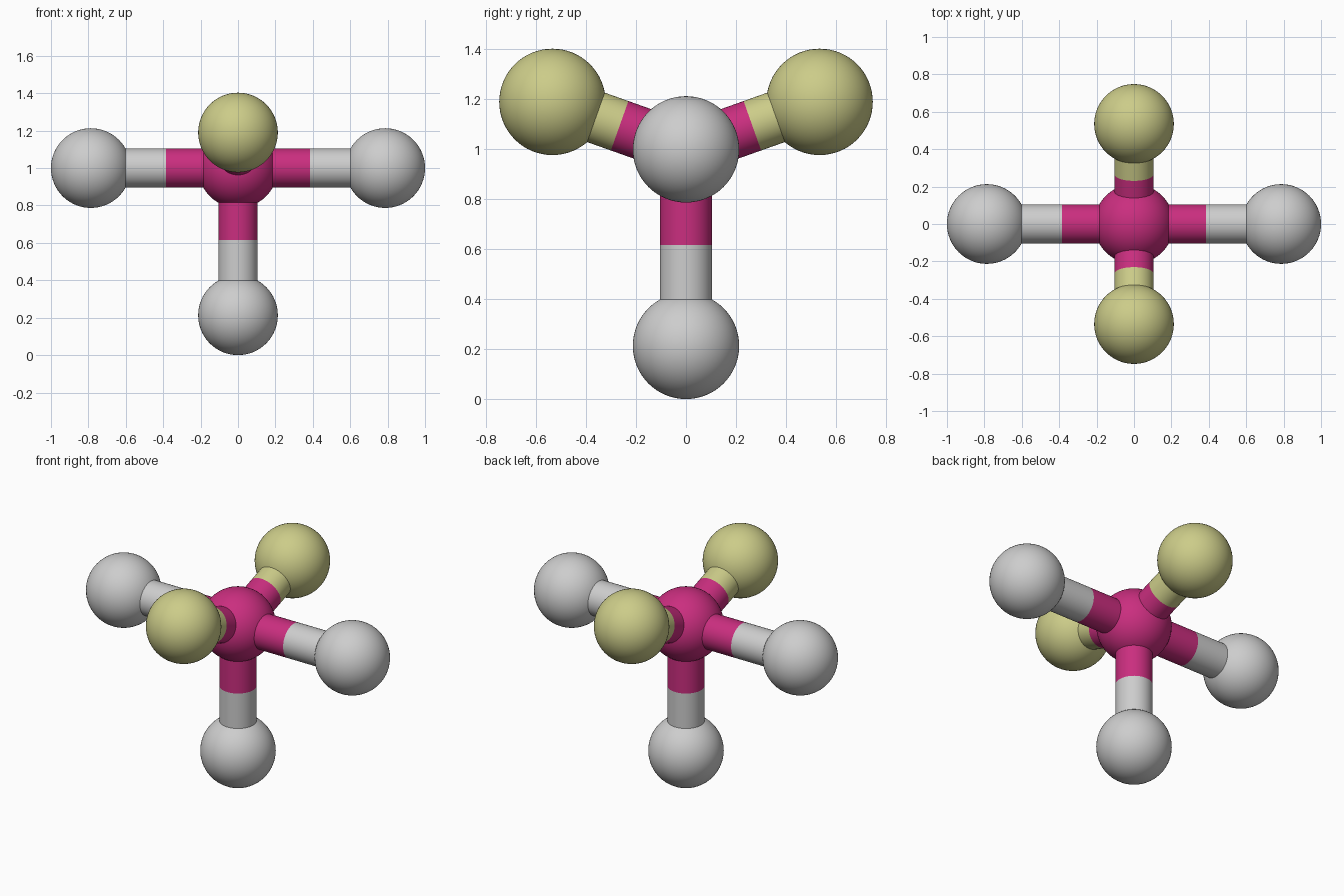
import bpy
from mathutils import Vector

if "Cube" in bpy.data.objects:
    bpy.data.objects.remove(bpy.data.objects["Cube"])

ATOM_R = 0.213
BOND_R = 0.105
CENTRE = Vector((0, 0, 1.0))


def material(name, rgb):
    lin = [((c / 255 + 0.055) / 1.055) ** 2.4 for c in rgb]
    m = bpy.data.materials.new(name)
    m.diffuse_color = (*lin, 1)
    m.use_nodes = True
    m.node_tree.nodes["Principled BSDF"].inputs["Base Color"].default_value = m.diffuse_color
    return m


magenta = material("magenta", (202, 46, 127))
grey = material("light grey", (205, 205, 205))
yellow = material("pale yellow", (204, 204, 137))


def finish(name, mat):
    ob = bpy.context.object
    ob.name = name
    ob.data.materials.append(mat)
    bpy.ops.object.shade_smooth_by_angle()


def atom(name, pos, mat):
    bpy.ops.mesh.primitive_uv_sphere_add(segments=64, ring_count=32, radius=ATOM_R, location=pos)
    finish(name, mat)


def half_bond(name, a, b, mat):
    d = b - a
    bpy.ops.mesh.primitive_cylinder_add(vertices=64, radius=BOND_R, depth=d.length,
                                        end_fill_type='NOTHING', location=(a + b) / 2,
                                        rotation=d.to_track_quat('Z', 'Y').to_euler())
    finish(name, mat)


# central atom
atom("central_atom", CENTRE, magenta)

# outer atoms with two-coloured bonds: name, position, colour, split distance
outer = [
    ("left", (-0.787, 0, 1.0), grey, 0.384),
    ("right", (0.787, 0, 1.0), grey, 0.384),
    ("bottom", (0, 0, 0.213), grey, 0.384),
    ("front", (0, -0.535, 1.19), yellow, 0.282),
    ("back", (0, 0.535, 1.19), yellow, 0.282),
]
for name, pos, mat, split in outer:
    p = Vector(pos)
    mid = CENTRE + (p - CENTRE).normalized() * split
    atom(name + "_atom", p, mat)
    half_bond(name + "_inner_bond", CENTRE, mid, magenta)
    half_bond(name + "_outer_bond", mid, p, mat)
